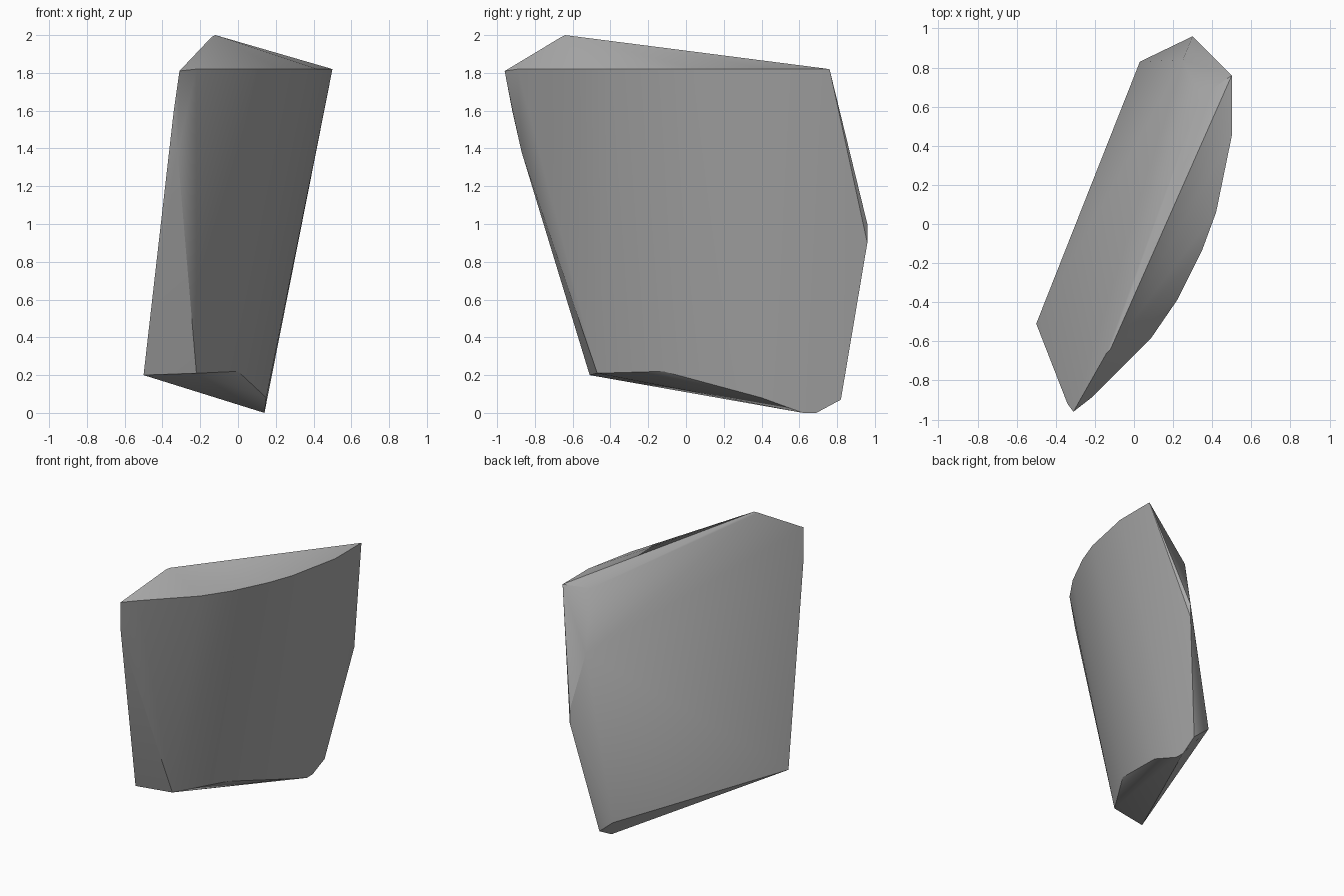
import bpy
import bmesh
import math

default_cube = bpy.data.objects.get("Cube")
if default_cube:
    bpy.data.objects.remove(default_cube, do_unlink=True)


def make_material(name, colour):
    material = bpy.data.materials.new(name)
    material.use_nodes = True
    material.diffuse_color = colour
    material.node_tree.nodes["Principled BSDF"].inputs["Base Color"].default_value = colour
    return material


def make_stone(name, corners, material):
    """Wrap a convex stone around its corner points."""
    mesh = bpy.data.meshes.new(name)
    bm = bmesh.new()
    for corner in corners:
        bm.verts.new(corner)
    hull = bmesh.ops.convex_hull(bm, input=bm.verts, use_existing_faces=False)
    spare = set(hull["geom_interior"]) | set(hull["geom_unused"])
    spare_verts = [item for item in spare if isinstance(item, bmesh.types.BMVert)]
    bmesh.ops.delete(bm, geom=spare_verts, context="VERTS")
    bmesh.ops.recalc_face_normals(bm, faces=bm.faces)
    bm.to_mesh(mesh)
    bm.free()
    stone = bpy.data.objects.new(name, mesh)
    bpy.context.collection.objects.link(stone)
    mesh.materials.append(material)
    return stone


# Curved upper rim, all on one level
rim_height = 1.82
rim_outline = [(-.22, -.89), (.09, -.58), (.22, -.39), (.35, -.13),
               (.42, .06), (.5, .45), (.5, .76)]
upper_rim = [(x, y, rim_height) for x, y in rim_outline]

# Peak and the chamfer beside the top ridge
crest = [(-.12, -.64, 2), (-.14, -.66, 1.99), (.34, .65, 1.79)]

# Narrow leading edge
front_edge = [(-.31, -.96, 1.81), (-.34, -.92, 1.6), (-.32, -.87, 1.38)]

# Slanted underside
underside = [(-.5, -.51, .2), (-.22, -.47, .21), (0, -.12, .22),
             (.15, .4, .08), (.14, .62, 0), (.14, .69, 0)]

# Blunt rear end
rear_edge = [(.15, .82, .07), (.03, .83, .17), (.3, .96, .9),
             (.3, .96, 1), (.25, .84, 1.39)]

grey = make_material("stone grey", (.4, .4, .4, 1))
stone = make_stone("stone_shard",
                   upper_rim + crest + front_edge + underside + rear_edge, grey)

# Soft facets with crisp main edges
bpy.ops.object.select_all(action="DESELECT")
stone.select_set(True)
bpy.context.view_layer.objects.active = stone
bpy.ops.object.shade_smooth_by_angle(angle=math.radians(30))
